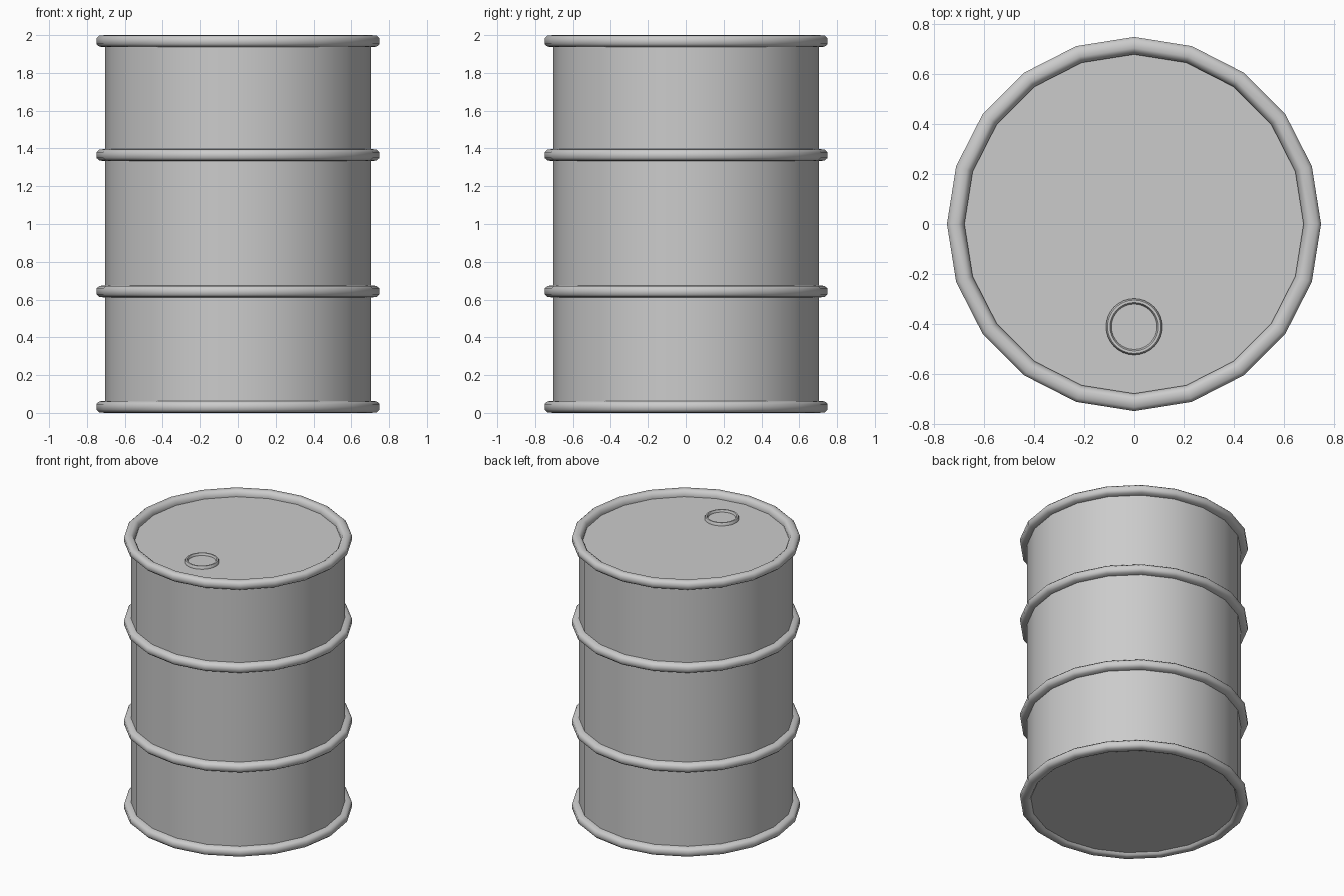
import bpy, bmesh, math

if "Cube" in bpy.data.objects:
    bpy.data.objects.remove(bpy.data.objects["Cube"])


def lathe(name, profile, sides, centre=(0, 0), angle=50):
    """Spin an (r, z) profile around z; r = 0 makes a pole."""
    bm = bmesh.new()
    rings = []
    for r, z in profile:
        if r == 0:
            rings.append([bm.verts.new((centre[0], centre[1], z))] * sides)
        else:
            rings.append([bm.verts.new((centre[0] + r * math.cos(2 * math.pi * i / sides),
                                        centre[1] + r * math.sin(2 * math.pi * i / sides), z))
                          for i in range(sides)])
    for a, b in zip(rings, rings[1:]):
        for i in range(sides):
            j = (i + 1) % sides
            bm.faces.new(dict.fromkeys((a[i], a[j], b[j], b[i])))
    bmesh.ops.recalc_face_normals(bm, faces=bm.faces)
    mesh = bpy.data.meshes.new(name)
    bm.to_mesh(mesh)
    bm.free()
    obj = bpy.data.objects.new(name, mesh)
    bpy.context.collection.objects.link(obj)
    bpy.ops.object.select_all(action='DESELECT')
    obj.select_set(True)
    bpy.context.view_layer.objects.active = obj
    bpy.ops.object.shade_smooth_by_angle(angle=math.radians(angle))
    return obj


def bulge(z):
    """Rounded hoop cross-section standing out from the wall at height z."""
    return [(0.705, z - 0.032), (0.735, z - 0.029), (0.75, z - 0.015),
            (0.75, z + 0.015), (0.735, z + 0.029), (0.705, z + 0.032)]


# Drum: recessed base, bottom rim, two hoops, top rim and recessed lid
profile = [(0, 0.02), (0.68, 0.02), (0.69, 0.005), (0.705, 0.0),
           (0.735, 0.003), (0.75, 0.017), (0.75, 0.047), (0.735, 0.061), (0.705, 0.064)]
profile += bulge(0.643) + bulge(1.365)
profile += [(0.705, 1.936), (0.735, 1.939), (0.75, 1.953), (0.75, 1.983), (0.735, 1.997),
            (0.705, 2.0), (0.69, 1.99), (0.68, 1.97), (0.68, 1.955), (0, 1.955)]
lathe("drum", profile, 20)

# Filler cap: raised ring with a sunken centre
lathe("filler_cap", [(0.113, 1.95), (0.113, 1.965), (0.107, 1.975), (0.097, 1.975),
                     (0.091, 1.965), (0.091, 1.96), (0, 1.96)], 32, (0, -0.412))
